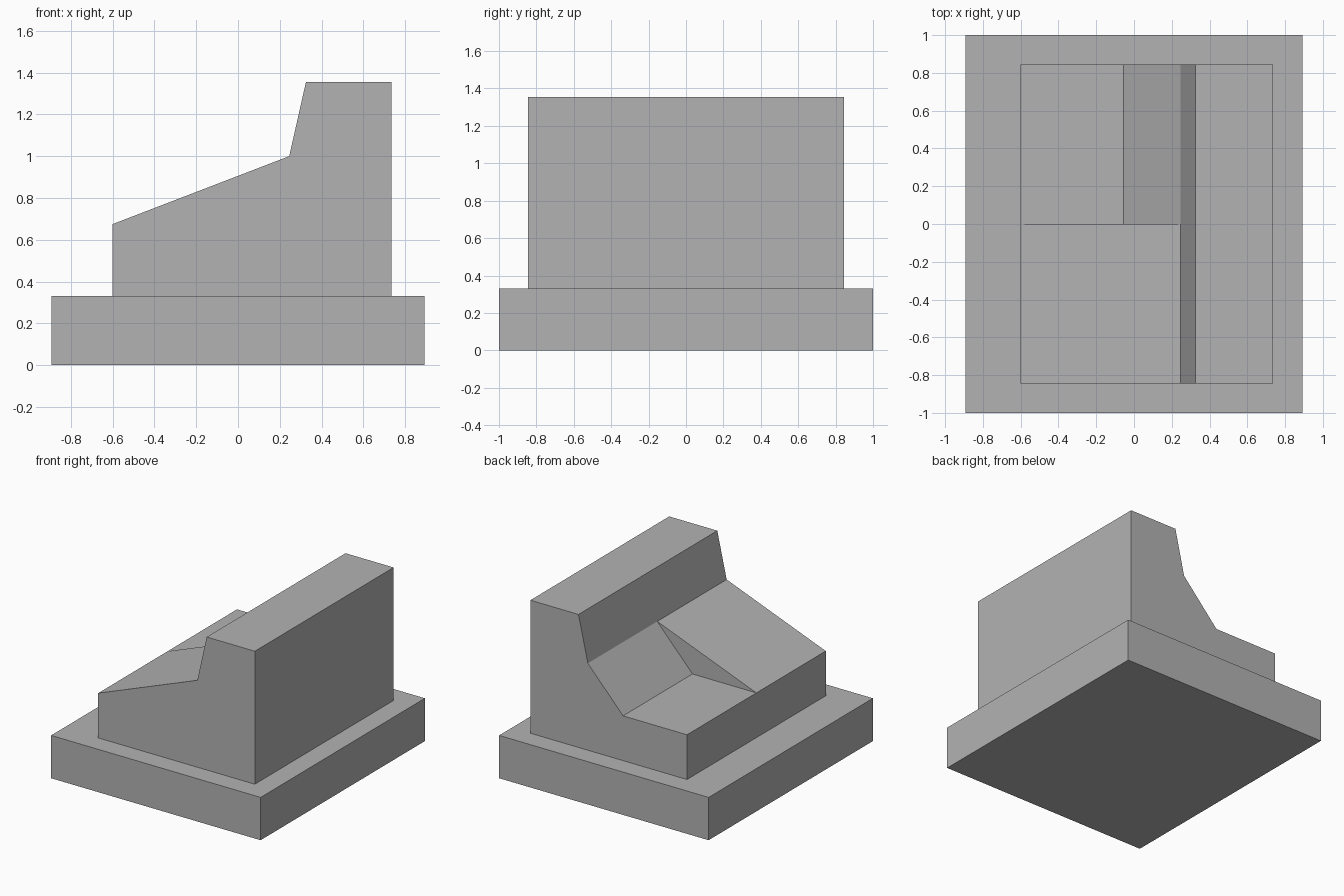
import bpy
import bmesh

cube = bpy.data.objects.get("Cube")
if cube:
    bpy.data.objects.remove(cube, do_unlink=True)

# Single plain grey
grey = bpy.data.materials.new("plain_grey")
grey.use_nodes = True
colour = (0.45, 0.45, 0.45, 1)
grey.diffuse_color = colour
grey.node_tree.nodes["Principled BSDF"].inputs["Base Color"].default_value = colour

BASE_X, BASE_Y, BASE_TOP = 0.893, 1.0, 0.33
BODY_Y = 0.845


def finish(name, bm):
    """Merge shared edges, dissolve flat seams and make the object."""
    bmesh.ops.remove_doubles(bm, verts=bm.verts, dist=0.0001)
    bmesh.ops.dissolve_limit(bm, angle_limit=0.01, verts=bm.verts, edges=bm.edges)
    bmesh.ops.recalc_face_normals(bm, faces=bm.faces)
    mesh = bpy.data.meshes.new(name)
    bm.to_mesh(mesh)
    bm.free()
    mesh.materials.append(grey)
    obj = bpy.data.objects.new(name, mesh)
    bpy.context.collection.objects.link(obj)
    return obj


def add_face(bm, points, y):
    return bm.faces.new([bm.verts.new((x, y, z)) for x, z in points])


def add_walls(bm, profile, y0, y1):
    """Sweep a closed x-z profile along y, leaving the ends open."""
    for (xa, za), (xb, zb) in zip(profile, profile[1:] + profile[:1]):
        corners = ((xa, y0, za), (xb, y0, zb), (xb, y1, zb), (xa, y1, za))
        bm.faces.new([bm.verts.new(c) for c in corners])


# Base slab
slab = [(-BASE_X, 0), (BASE_X, 0), (BASE_X, BASE_TOP), (-BASE_X, BASE_TOP)]
bm = bmesh.new()
add_walls(bm, slab, -BASE_Y, BASE_Y)
for y in (-BASE_Y, BASE_Y):
    add_face(bm, slab, y)
finish("base_slab", bm)

# Stepped block: tall ridge, with a long ramp in front and a recess behind
low, recess_foot, ridge_foot = (-0.6, 0.675), (-0.055, 0.675), (0.245, 1.0)
ridge = [(-0.6, BASE_TOP), (0.735, BASE_TOP), (0.735, 1.355), (0.325, 1.355)]
front_profile = ridge + [ridge_foot, low]
back_profile = ridge + [ridge_foot, recess_foot, low]
bm = bmesh.new()
add_walls(bm, front_profile, -BODY_Y, 0)
add_walls(bm, back_profile, 0, BODY_Y)
add_face(bm, front_profile, -BODY_Y)
add_face(bm, back_profile, BODY_Y)
add_face(bm, [low, recess_foot, ridge_foot], 0)
finish("stepped_block", bm)
